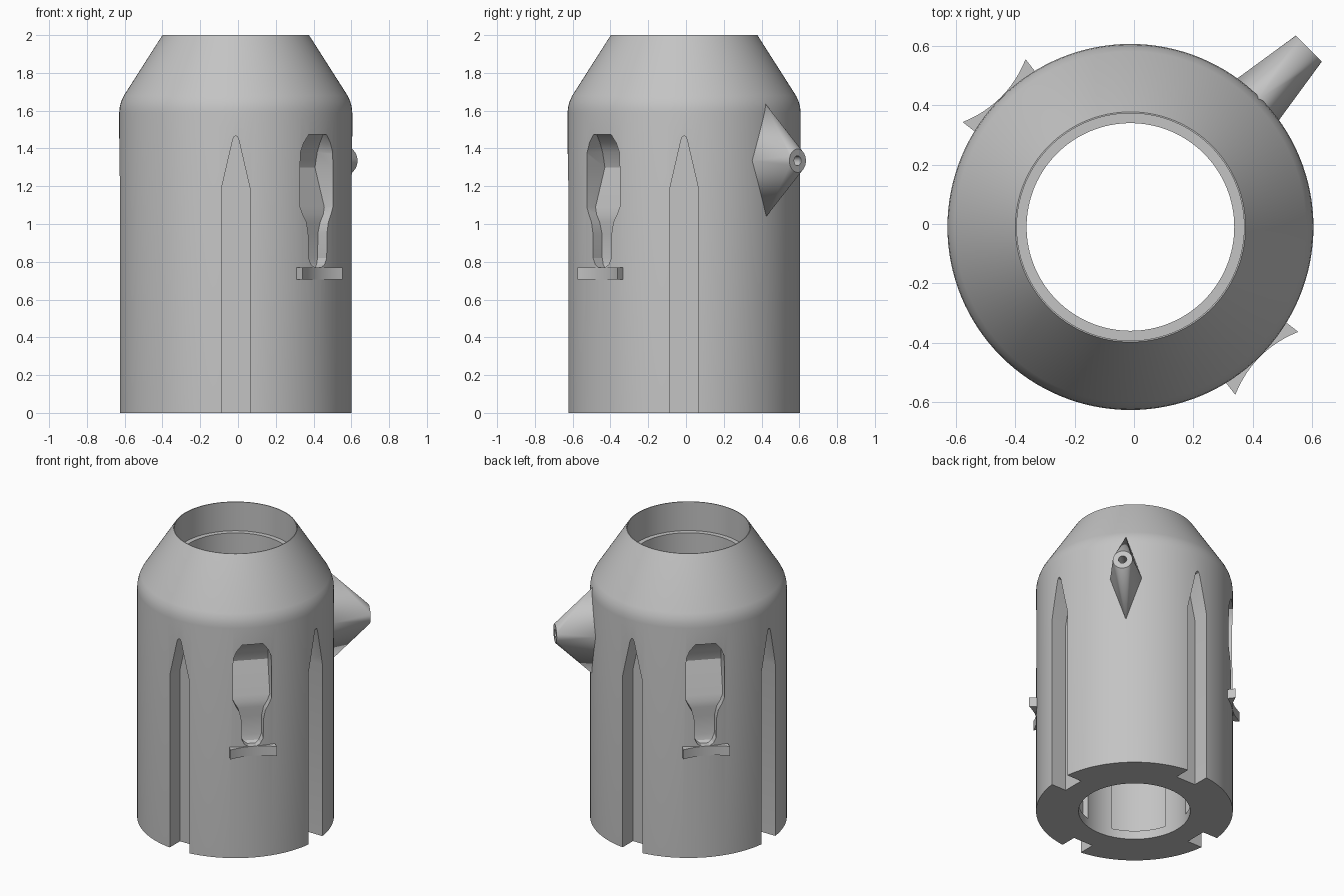
import bpy
import bmesh
from math import sin, cos, pi, radians
from mathutils import Vector

cube = bpy.data.objects.get("Cube")
if cube:
    bpy.data.objects.remove(cube, do_unlink=True)

AXIS = Vector((-0.012, -0.01, 0))
R = 0.617

grey = bpy.data.materials.new("plain_grey")
grey.use_nodes = True
grey.diffuse_color = (0.55, 0.55, 0.55, 1)
grey.node_tree.nodes["Principled BSDF"].inputs["Base Color"].default_value = (0.55, 0.55, 0.55, 1)


def finish(name, bm):
    bmesh.ops.recalc_face_normals(bm, faces=bm.faces)
    mesh = bpy.data.meshes.new(name)
    bm.to_mesh(mesh)
    bm.free()
    mesh.materials.append(grey)
    obj = bpy.data.objects.new(name, mesh)
    bpy.context.collection.objects.link(obj)
    return obj


def spot(angle, t, n, z):
    """Point at tangent offset t, radial distance n and height z."""
    a = radians(angle)
    return AXIS + Vector((n * cos(a) - t * sin(a), n * sin(a) + t * cos(a), z))


def loft(name, rings):
    """Closed solid through rings of equally many points."""
    bm = bmesh.new()
    rows = [[bm.verts.new(p) for p in ring] for ring in rings]
    for low, high in zip(rows, rows[1:]):
        for i in range(len(low)):
            j = (i + 1) % len(low)
            bm.faces.new((low[i], low[j], high[j], high[i]))
    bm.faces.new(rows[0])
    bm.faces.new(rows[-1])
    return finish(name, bm)


def lathe(name, profile, steps=128):
    bm = bmesh.new()
    rows = [[bm.verts.new(spot(360 * i / steps, 0, r, z)) for r, z in profile]
            for i in range(steps)]
    for i in range(steps):
        a, b = rows[i], rows[(i + 1) % steps]
        for k in range(len(profile)):
            m = (k + 1) % len(profile)
            bm.faces.new((a[k], b[k], b[m], a[m]))
    return finish(name, bm)


def activate(obj):
    bpy.ops.object.select_all(action='DESELECT')
    obj.select_set(True)
    bpy.context.view_layer.objects.active = obj


def cut(obj, cutter):
    cutter.hide_render = True
    mod = obj.modifiers.new("cut", 'BOOLEAN')
    mod.operation = 'DIFFERENCE'
    mod.solver = 'EXACT'
    mod.object = cutter
    activate(obj)
    bpy.ops.object.modifier_apply(modifier=mod.name)
    bpy.data.objects.remove(cutter, do_unlink=True)


def smooth(obj, angle=25):
    activate(obj)
    bpy.ops.object.shade_smooth_by_angle(angle=radians(angle))


# Hollow body with rounded shoulder, cone top and stepped bore
body = lathe("body", [
    (0.35, 0), (R, 0), (R, 1.59), (0.614, 1.62), (0.606, 1.65), (0.592, 1.68),
    (0.388, 2), (0.383, 2), (0.383, 1.8), (0.35, 1.8)])

# Four pointed grooves, open at the bottom
half = [(0.075, -0.1), (0.075, 1.19), (0.016, 1.445), (0.009, 1.462)]
outline = half + [(0, 1.467)] + [(-t, z) for t, z in reversed(half)]
for angle in (0, 90, 180, 270):
    cut(body, loft("groove_cutter", [[spot(angle, t, n, z) for t, z in outline]
                                     for n in (0.5, 0.8)]))

# Four shallow recesses in the bore
arc = [-29 + 58 * i / 12 for i in range(13)]
for angle in (45, 135, 225, 315):
    cut(body, loft("recess_cutter", [
        [spot(angle + a, 0, 0.39, z) for a in arc]
        + [spot(angle + a, 0, 0.3, z) for a in reversed(arc)] for z in (0.06, 1.0)]))

# Keyhole pockets: height, half width, floor distance
pocket = [(0.77, 0.025, 0.57), (0.785, 0.05, 0.555), (0.82, 0.068, 0.545),
          (0.95, 0.07, 0.545), (1.01, 0.082, 0.55), (1.05, 0.105, 0.55),
          (1.09, 0.123, 0.54), (1.3, 0.123, 0.47), (1.38, 0.12, 0.49),
          (1.43, 0.1, 0.53), (1.475, 0.065, 0.59)]
for angle in (135, 315):
    cut(body, loft("pocket_cutter", [
        [spot(angle, -w, n, z), spot(angle, w, n, z),
         spot(angle, w, 0.75, z), spot(angle, -w, 0.75, z)] for z, w, n in pocket]))
smooth(body)

# Curved crossbars below the pockets
for side, angle in (("right", 315), ("left", 135)):
    steps = [-1 + 2 * i / 12 for i in range(13)]
    plan = [(0.15 * s, 0.618 + 0.032 * s * s) for s in steps]
    plan += [(0.14, 0.57), (-0.14, 0.57)]
    smooth(loft(side + "_crossbar", [[spot(angle, t, n, z) for t, n in plan]
                                     for z in (0.705, 0.77)]))

# Spout: hull from a tall diamond to a round tip, with a drilled end
SPOUT_Z = 1.335


def circle(r, n, steps=32):
    return [spot(45, r * cos(2 * pi * i / steps), n, SPOUT_Z + r * sin(2 * pi * i / steps))
            for i in range(steps)]


bm = bmesh.new()
for n, w, h in ((0.56, 0.1, 0.305), (0.605, 0.1, 0.305)):
    for t, z in ((w, 0), (-w, 0), (0, h), (0, -h)):
        bm.verts.new(spot(45, t, n, SPOUT_Z + z))
for p in circle(0.062, 0.85):
    bm.verts.new(p)
hull = bmesh.ops.convex_hull(bm, input=bm.verts)
bmesh.ops.delete(bm, geom=[v for v in hull["geom_interior"] if isinstance(v, bmesh.types.BMVert)],
                 context='VERTS')
bmesh.ops.dissolve_limit(bm, angle_limit=radians(0.5), verts=bm.verts, edges=bm.edges)
spout = finish("spout", bm)
cut(spout, loft("spout_hole_cutter", [circle(0.026, 0.7), circle(0.026, 0.95)]))
smooth(spout)
